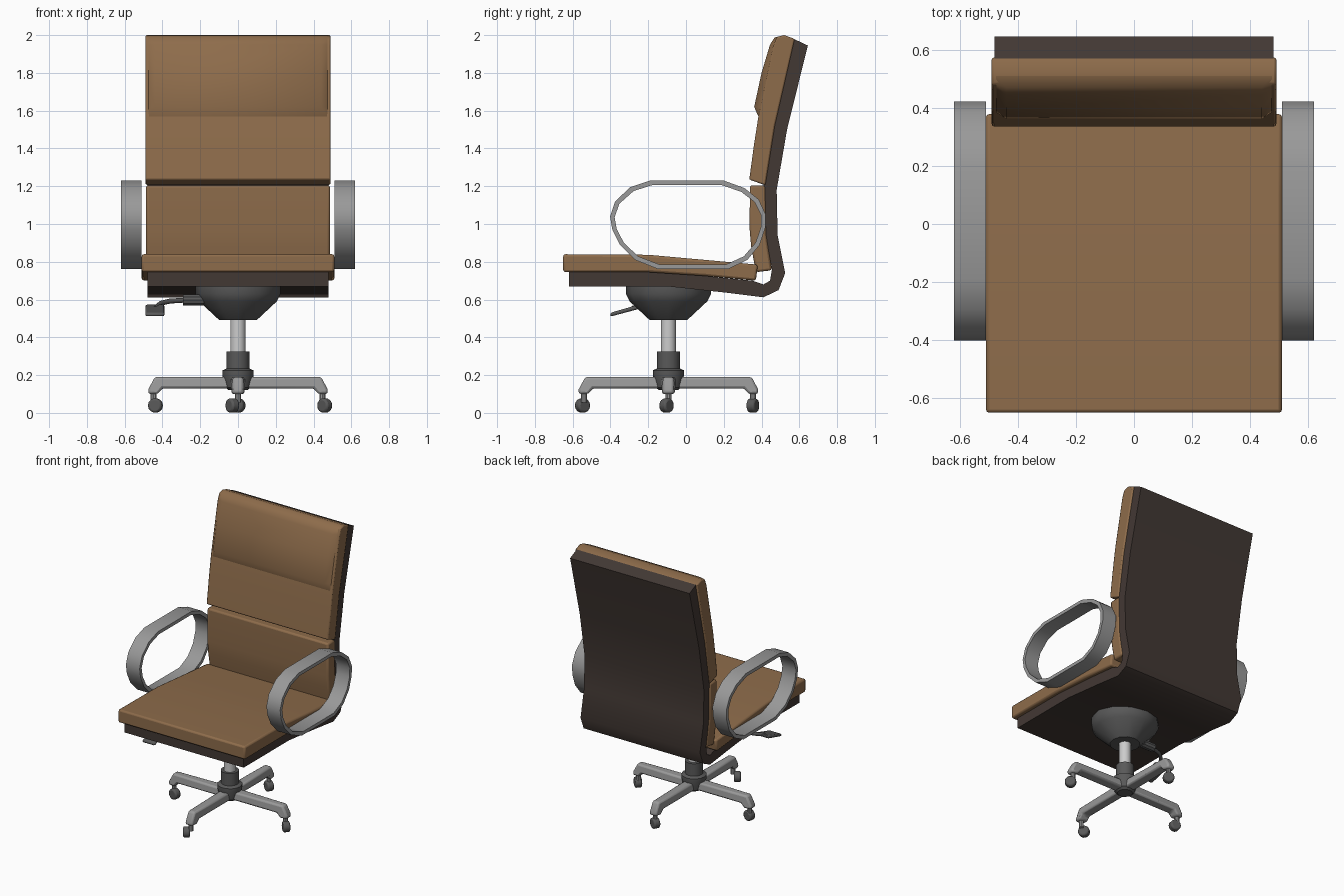
import bpy, bmesh, math
from mathutils import Vector, Matrix

if "Cube" in bpy.data.objects:
    bpy.data.objects.remove(bpy.data.objects["Cube"])

CY = -0.093  # y of the pedestal axis


def material(name, rgb):
    m = bpy.data.materials.new(name)
    m.diffuse_color = (*rgb, 1)
    m.use_nodes = True
    m.node_tree.nodes["Principled BSDF"].inputs["Base Color"].default_value = m.diffuse_color
    return m


LEATHER = material("brown leather", (0.27, 0.15, 0.07))
SHELL = material("dark shell", (0.055, 0.04, 0.034))
METAL = material("grey metal", (0.32, 0.32, 0.32))
DARK = material("dark plastic", (0.1, 0.1, 0.1))


def finish(name, bm, mat=None, bevel=0, angle=35):
    bmesh.ops.recalc_face_normals(bm, faces=bm.faces)
    me = bpy.data.meshes.new(name)
    bm.to_mesh(me)
    bm.free()
    ob = bpy.data.objects.new(name, me)
    bpy.context.collection.objects.link(ob)
    if mat:
        me.materials.append(mat)
    if bevel:
        b = ob.modifiers.new("bevel", "BEVEL")
        b.width, b.segments, b.limit_method = bevel, 2, "ANGLE"
        b.angle_limit = math.radians(50)
    bpy.ops.object.select_all(action="DESELECT")
    bpy.context.view_layer.objects.active = ob
    ob.select_set(True)
    bpy.ops.object.shade_smooth_by_angle(angle=math.radians(angle))
    return ob


def extrude(name, profile, x0, x1, mat=None, bevel=0):
    """Closed (y, z) profile pulled from x0 to x1."""
    bm = bmesh.new()
    f = bm.faces.new([bm.verts.new((x0, y, z)) for y, z in profile])
    r = bmesh.ops.extrude_face_region(bm, geom=[f])
    vs = [v for v in r["geom"] if isinstance(v, bmesh.types.BMVert)]
    bmesh.ops.translate(bm, verts=vs, vec=(x1 - x0, 0, 0))
    return finish(name, bm, mat, bevel)


def lathe(name, profile, mat=None, sides=16):
    """Stack of (radius, z) rings around the pedestal axis."""
    bm = bmesh.new()
    rings = [[bm.verts.new((r * math.cos(2 * math.pi * i / sides),
                            CY + r * math.sin(2 * math.pi * i / sides), z))
              for i in range(sides)] for r, z in profile]
    for a, b in zip(rings, rings[1:]):
        for i in range(sides):
            j = (i + 1) % sides
            bm.faces.new((a[i], a[j], b[j], b[i]))
    bm.faces.new(rings[0])
    bm.faces.new(rings[-1])
    return finish(name, bm, mat)


# One-piece shell under the seat and up the back
extrude("shell", [(-0.62, 0.67), (-0.1, 0.67), (0.2, 0.638), (0.41, 0.612),
                  (0.49, 0.65), (0.525, 0.74), (0.485, 0.94), (0.48, 1.18),
                  (0.535, 1.5), (0.645, 1.945), (0.56, 1.985), (0.46, 1.52),
                  (0.41, 1.2), (0.42, 0.95), (0.455, 0.76), (0.445, 0.70),
                  (0.41, 0.68), (0.35, 0.70), (-0.1, 0.745), (-0.62, 0.745)],
        -0.48, 0.48, SHELL)

# Cushions
extrude("seat_cushion", [(-0.65, 0.745), (-0.2, 0.745), (0.1, 0.725), (0.37, 0.70),
                         (0.38, 0.785), (0.1, 0.81), (-0.2, 0.837), (-0.65, 0.84)],
        -0.51, 0.51, LEATHER, 0.012)
extrude("lower_back_cushion", [(0.37, 0.745), (0.345, 0.88), (0.337, 0.97), (0.338, 1.205),
                               (0.42, 1.205), (0.425, 0.95), (0.455, 0.755)],
        -0.487, 0.487, LEATHER, 0.012)
extrude("upper_back_cushion", [(0.335, 1.235), (0.36, 1.42), (0.385, 1.58), (0.46, 1.94),
                               (0.48, 1.99), (0.52, 2.0), (0.575, 1.98), (0.47, 1.52),
                               (0.42, 1.205)], -0.49, 0.49, LEATHER, 0.008)

# Headrest pad raised from the upper cushion, sides and lower edge sloping in
bm = bmesh.new()
rows = [[bm.verts.new((x, y, z)) for x in (-w, w)] for w, y, z in
        ((0.475, 0.385, 1.565), (0.44, 0.361, 1.62), (0.44, 0.40, 1.80),
         (0.44, 0.445, 1.95), (0.44, 0.47, 1.988), (0.475, 0.51, 1.998))]
outer = [[bm.verts.new((x, y, z)) for x in (-0.478, 0.478)] for y, z in
         ((0.397, 1.62), (0.435, 1.80), (0.466, 1.95), (0.483, 1.99))]
for a, b in zip(rows, rows[1:]):
    bm.faces.new((a[0], a[1], b[1], b[0]))
for s in (0, 1):
    bm.faces.new((rows[0][s], rows[1][s], outer[0][s]))
    for i in range(3):
        bm.faces.new((rows[i + 1][s], rows[i + 2][s], outer[i + 1][s], outer[i][s]))
    bm.faces.new((rows[4][s], rows[5][s], outer[3][s]))
finish("headrest", bm, LEATHER, 0, 60)

# Oval arm loops: flat band pulled across x
LOOP = [(-0.19, 1.23), (0.20, 1.23), (0.31, 1.19), (0.385, 1.13), (0.422, 1.05),
        (0.42, 0.98), (0.39, 0.89), (0.325, 0.81), (0.225, 0.762), (-0.15, 0.762),
        (-0.27, 0.81), (-0.35, 0.89), (-0.39, 0.97), (-0.402, 1.04), (-0.375, 1.12),
        (-0.295, 1.195)]
for side, s in (("right", 1), ("left", -1)):
    bm = bmesh.new()
    c = Vector((0, 0.01, 0.996))
    rings = []
    for x, k in ((0.51, 0), (0.62, 0), (0.62, 0.024), (0.51, 0.024)):
        ring = []
        for y, z in LOOP:
            sy, sz = 1 - k / 0.412, 1 - k / 0.234
            ring.append(bm.verts.new((s * x, c.y + (y - c.y) * sy, c.z + (z - c.z) * sz)))
        rings.append(ring)
    n = len(LOOP)
    for q in range(4):
        a, b = rings[q], rings[(q + 1) % 4]
        for i in range(n):
            j = (i + 1) % n
            bm.faces.new((a[i], a[j], b[j], b[i]))
    finish(side + "_arm_loop", bm, METAL)

# Tilt housing, gas lift and hub
lathe("tilt_housing", [(0.225, 0.672), (0.225, 0.63), (0.205, 0.59), (0.1, 0.492)], DARK, 12)
lathe("gas_lift", [(0.04, 0.3), (0.04, 0.5)])
lathe("hub", [(0.05, 0.12), (0.068, 0.135), (0.083, 0.20), (0.083, 0.225),
              (0.06, 0.235), (0.06, 0.325)], DARK)

# Four legs with casters; each leg is a tapered bar with a dropped tip
leg = [(0.03, 0.19), (0.44, 0.19), (0.475, 0.125), (0.475, 0.10),
       (0.425, 0.10), (0.40, 0.13), (0.03, 0.13)]
drift = [(-0.03, -0.008), (0.012, -0.01), (0.0, 0.0), (0.01, -0.01)]
for k, (dx, dy) in enumerate(drift):
    ob = extrude(f"leg_{k + 1}", leg, -0.037, 0.037, METAL, 0.012)
    for v in ob.data.vertices:
        if v.co.y > 0.43:
            v.co.x *= 0.75
    ang = math.pi + k * math.pi / 2
    ob.matrix_world = Matrix.Translation((0, CY, 0)) @ Matrix.Rotation(ang, 4, "Z")
    p = Matrix.Rotation(ang, 3, "Z") @ Vector((0, 0.447, 0)) + Vector((0, CY, 0))
    bm = bmesh.new()
    bmesh.ops.create_cone(bm, cap_ends=True, segments=10, radius1=0.016, radius2=0.016, depth=0.06,
                          matrix=Matrix.Translation((p.x, p.y, 0.085)))
    finish(f"caster_stem_{k + 1}", bm, METAL)
    bm = bmesh.new()
    bmesh.ops.create_cone(bm, cap_ends=True, segments=14, radius1=0.038, radius2=0.038, depth=0.046,
                          matrix=Matrix.Translation((p.x + dx, p.y + dy, 0.039))
                          @ Matrix.Rotation(0.6 + k * 0.25, 4, "Z")
                          @ Matrix.Rotation(math.pi / 2, 4, "Y"))
    finish(f"caster_wheel_{k + 1}", bm, DARK, 0.01)

# Height lever: socket, curved rod and paddle on the left
bm = bmesh.new()
bmesh.ops.create_cone(bm, cap_ends=True, segments=10, radius1=0.03, radius2=0.03, depth=0.11,
                      matrix=Matrix.Translation((-0.235, -0.15, 0.597))
                      @ Matrix.Rotation(math.pi / 2, 4, "Y"))
finish("lever_socket", bm, DARK)
cu = bpy.data.curves.new("lever_rod", "CURVE")
cu.dimensions, cu.bevel_depth, cu.bevel_resolution, cu.use_fill_caps = "3D", 0.013, 2, True
sp = cu.splines.new("POLY")
pts = [(-0.28, -0.15, 0.597), (-0.36, -0.17, 0.592), (-0.41, -0.21, 0.58), (-0.44, -0.28, 0.555)]
sp.points.add(len(pts) - 1)
for q, co in zip(sp.points, pts):
    q.co = (*co, 1)
cu.materials.append(DARK)
bpy.context.collection.objects.link(bpy.data.objects.new("lever_rod", cu))
extrude("lever_paddle", [(-0.40, 0.51), (-0.25, 0.55), (-0.245, 0.575), (-0.40, 0.53)],
        -0.49, -0.39, DARK, 0.008)
